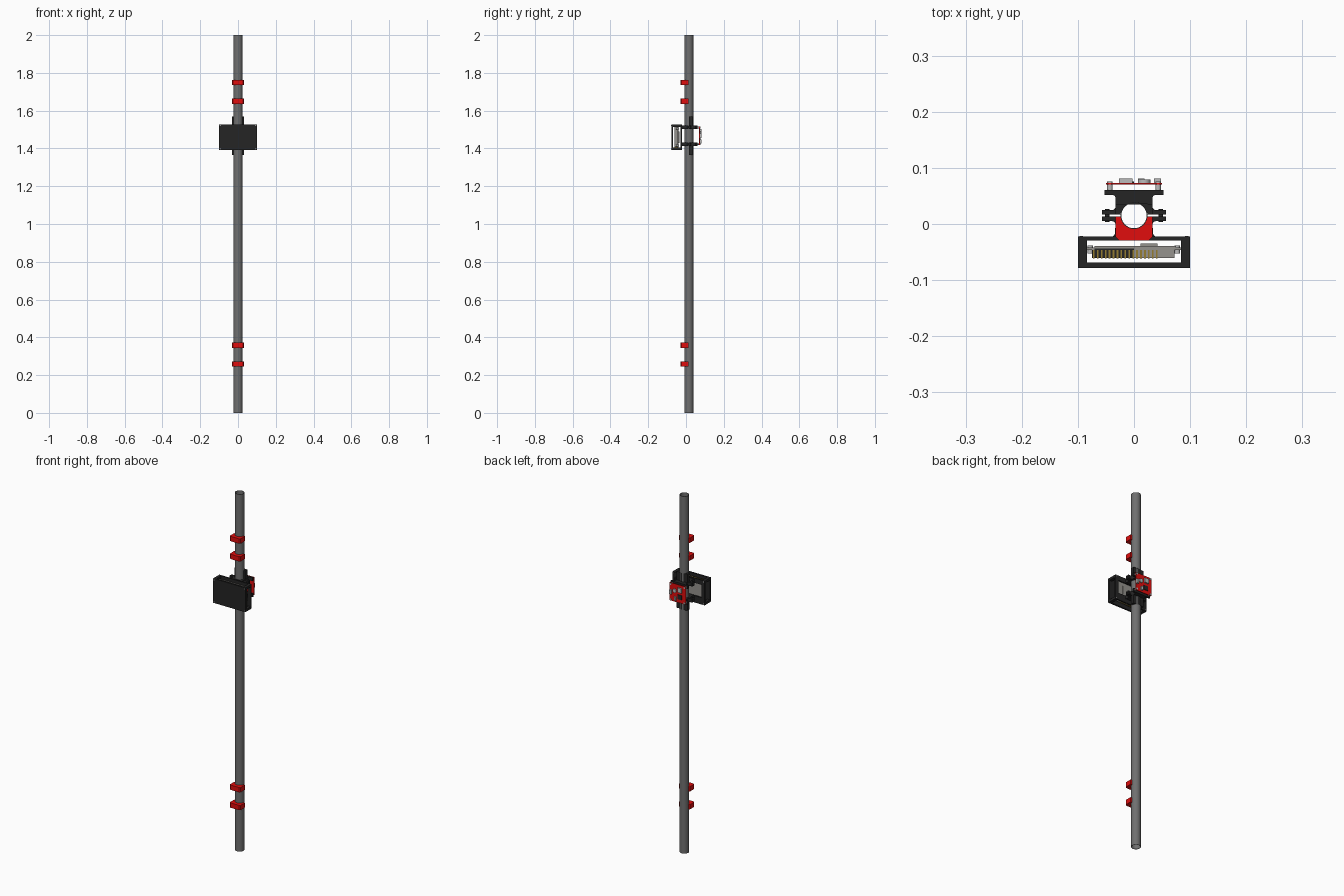
import bpy, bmesh, math

if "Cube" in bpy.data.objects:
    bpy.data.objects.remove(bpy.data.objects["Cube"])

PY, R = 0.015, 0.024          # pole centre (y) and radius
ZC = 1.467                    # height of the clamp centre


def mat(name, r, g, b):
    m = bpy.data.materials.new(name)
    m.diffuse_color = (r, g, b, 1)
    m.use_nodes = True
    m.node_tree.nodes["Principled BSDF"].inputs["Base Color"].default_value = m.diffuse_color
    return m


BLACK = mat("black_plastic", 0.018, 0.018, 0.018)
RED = mat("red_plastic", 0.75, 0.004, 0.004)
STEEL = mat("pole_grey", 0.16, 0.16, 0.16)
LIGHT = mat("light_metal", 0.5, 0.5, 0.5)
CASE = mat("board_grey", 0.3, 0.29, 0.27)
GOLD = mat("pin_gold", 0.3, 0.2, 0.03)


def finish(bm, name, m, smooth=False):
    bmesh.ops.recalc_face_normals(bm, faces=bm.faces)
    me = bpy.data.meshes.new(name)
    bm.to_mesh(me)
    bm.free()
    ob = bpy.data.objects.new(name, me)
    bpy.context.collection.objects.link(ob)
    me.materials.append(m)
    if smooth:
        bpy.context.view_layer.objects.active = ob
        ob.select_set(True)
        bpy.ops.object.shade_smooth_by_angle(angle=math.radians(35))
        ob.select_set(False)
    return ob


def boxes(name, m, *ranges):
    """One object from boxes given as (x0, x1, y0, y1, z0, z1)."""
    bm = bmesh.new()
    for x0, x1, y0, y1, z0, z1 in ranges:
        vs = bmesh.ops.create_cube(bm, size=1)["verts"]
        for v in vs:
            v.co = ((x0 + x1) / 2 + v.co.x * (x1 - x0),
                    (y0 + y1) / 2 + v.co.y * (y1 - y0),
                    (z0 + z1) / 2 + v.co.z * (z1 - z0))
    return finish(bm, name, m)


def extrude(name, m, pts, z0, z1):
    """Extrude an xy outline upwards."""
    bm = bmesh.new()
    f = bm.faces.new([bm.verts.new((x, y, z0)) for x, y in pts])
    top = bmesh.ops.extrude_face_region(bm, geom=[f])["geom"]
    for v in top:
        if isinstance(v, bmesh.types.BMVert):
            v.co.z = z1
    return finish(bm, name, m, True)


def half_clamp(side, outer, gap=0.0015, n=24):
    """Mirrored outline hugging the pole; outer = (x, distance from pole centre)."""
    a0 = math.asin(gap / R)
    arc = [(R * math.cos(a), R * math.sin(a))
           for a in [a0 + (math.pi - 2 * a0) * i / n for i in range(n + 1)]]
    pts = arc + [(-x, d) for x, d in outer] + list(reversed(outer))
    return [(x, PY + side * d) for x, d in pts]


def fillet(cx, cy, r, a0, a1, n=5):
    return [(cx + r * math.cos(math.radians(a0 + (a1 - a0) * i / n)),
             cy + r * math.sin(math.radians(a0 + (a1 - a0) * i / n))) for i in range(n + 1)]


def rod(name, m, x, z, r, y0, y1, n=16):
    bm = bmesh.new()
    vs = bmesh.ops.create_cone(bm, cap_ends=True, segments=n, radius1=r, radius2=r, depth=y1 - y0)["verts"]
    for v in vs:
        px, py, pz = v.co
        v.co = (x + px, (y0 + y1) / 2 + pz, z + py)
    return finish(bm, name, m, True)


# Hollow pole
bm = bmesh.new()
n = 48
rings = []
for r, z in ((R, 0), (R, 2), (R - 0.0015, 2), (R - 0.0015, 0)):
    rings.append([bm.verts.new((r * math.cos(2 * math.pi * i / n), PY + r * math.sin(2 * math.pi * i / n), z))
                  for i in range(n)])
for k in range(4):
    a, b = rings[k], rings[(k + 1) % 4]
    for i in range(n):
        bm.faces.new((a[i], a[(i + 1) % n], b[(i + 1) % n], b[i]))
finish(bm, "pole", STEEL, True)

# Red saddle blocks on the front of the pole
saddle = half_clamp(-1, [(0.033, 0.0015), (0.033, 0.038), (0.027, 0.044)])
for i, z in enumerate((0.258, 0.358, 1.65, 1.75)):
    extrude(f"saddle_{i}", RED, saddle, z - 0.0135, z + 0.0135)

# Two split clamps, each a front half, a rear half and a tall rear sleeve
flange = [(0.057, 0.0015), (0.057, 0.010)]
front = flange + fillet(0.039, 0.016, 0.006, 270, 180) + fillet(0.041, 0.031, 0.007, 180, 90)
rear = flange + fillet(0.039, 0.016, 0.006, 270, 180) + fillet(0.039, 0.031, 0.006, 180, 90) \
    + [(0.053, 0.037), (0.053, 0.046)]
sleeve = half_clamp(1, [(0.033, 0.0015), (0.033, 0.020)])
for s, tag in ((1, "upper"), (-1, "lower")):
    z = ZC + s * 0.045
    extrude(f"{tag}_clamp_front", BLACK, half_clamp(-1, front), z - 0.0095, z + 0.0095)
    extrude(f"{tag}_clamp_rear", BLACK, half_clamp(1, rear), z - 0.0095, z + 0.0095)
    za, zb = sorted((z, ZC + s * 0.102))
    extrude(f"{tag}_sleeve", BLACK, sleeve, za, zb)
    for x in (-0.048, 0.048):
        rod(f"{tag}_clamp_bolt", BLACK, x, z, 0.004, 0.004, 0.027)

# Open housing: solid front plate, corner posts, rear frame
Z0, Z1, YF, YB = 1.391, 1.527, -0.078, -0.022
boxes("housing_front", BLACK, (-0.1, 0.1, YF, -0.069, Z0, Z1))
boxes("housing_rear_frame", BLACK,
      (-0.1, 0.1, -0.029, YB, Z1 - 0.026, Z1), (-0.1, 0.1, -0.029, YB, Z0, Z0 + 0.038),
      (-0.1, -0.08, -0.029, YB, Z0 + 0.038, Z1 - 0.026), (0.08, 0.1, -0.029, YB, Z0 + 0.038, Z1 - 0.026))
for sx in (-1, 1):
    for za, zb in ((Z0, Z0 + 0.013), (Z1 - 0.013, Z1)):
        xa, xb = sorted((sx * 0.084, sx * 0.1))
        boxes("housing_corner_post", BLACK, (xa, xb, -0.069, -0.029, za, zb))
        rod("housing_screw", LIGHT, sx * 0.094, (za + zb) / 2, 0.003, YF - 0.0005, YB + 0.001)

# Circuit module inside the housing
boxes("module_plate", CASE, (-0.07, 0.075, -0.044, -0.039, 1.405, 1.515))
boxes("module_body", CASE, (0.0, 0.072, -0.061, -0.044, 1.407, 1.513))
boxes("module_cover", CASE, (0.012, 0.042, -0.039, -0.035, 1.43, 1.49))
boxes("module_connector", BLACK, (-0.075, 0.0, -0.061, -0.044, 1.407, 1.513))
boxes("module_pins", GOLD, *[(x * 0.007 - 0.073, x * 0.007 - 0.070, -0.0615, -0.046, 1.406, 1.514)
                             for x in range(17)])
for x in (-0.078, 0.077):
    for z in (1.415, 1.505):
        rod("module_spacer", LIGHT, x, z, 0.005, -0.053, -0.038)
boxes("module_tabs", CASE, (-0.084, -0.07, -0.046, -0.042, 1.405, 1.515),
      (0.07, 0.084, -0.046, -0.042, 1.405, 1.515))

# Red circuit board on the rear bars
boxes("rear_board", RED, (-0.05, 0.05, 0.070, 0.073, ZC - 0.05, ZC + 0.05))
for x in (-0.043, 0.043):
    for z in (ZC - 0.043, ZC + 0.043):
        rod("board_standoff", LIGHT, x, z, 0.005, 0.060, 0.076)
boxes("board_chips", LIGHT, (-0.027, -0.003, 0.073, 0.081, ZC + 0.01, ZC + 0.035),
      (0.007, 0.019, 0.073, 0.081, ZC - 0.04, ZC - 0.02), (0.036, 0.048, 0.073, 0.081, ZC - 0.012, ZC + 0.012))
boxes("board_processor", BLACK, (-0.025, 0.0, 0.073, 0.076, ZC - 0.03, ZC - 0.005))
rod("board_coil", LIGHT, 0.018, ZC + 0.012, 0.011, 0.073, 0.079, 24)
